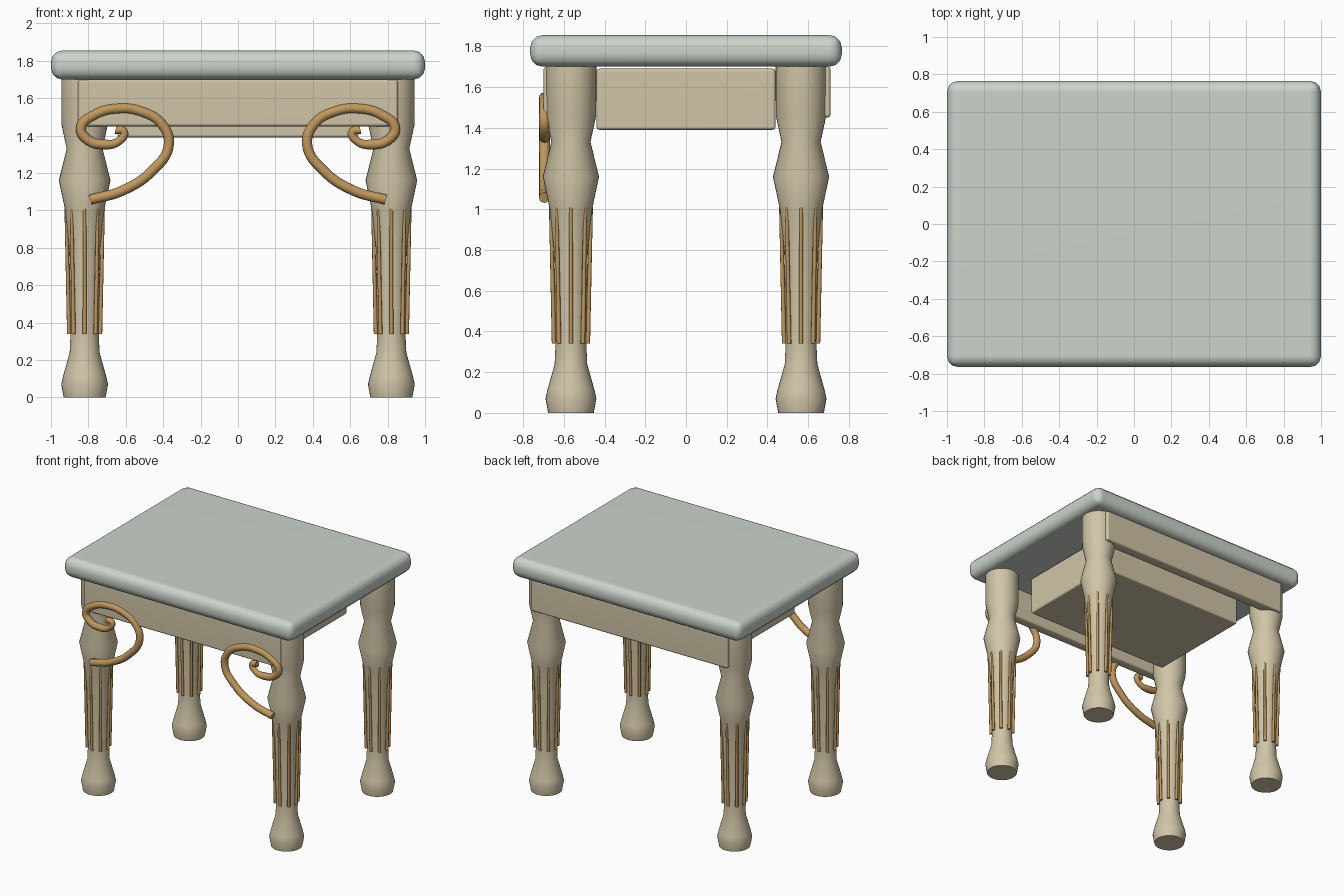
import bpy, bmesh, math
from mathutils import Vector

cube = bpy.data.objects.get("Cube")
if cube:
    bpy.data.objects.remove(cube)


def material(name, rgb):
    m = bpy.data.materials.new(name)
    m.use_nodes = True
    m.diffuse_color = (*rgb, 1)
    bsdf = next(n for n in m.node_tree.nodes if n.type == 'BSDF_PRINCIPLED')
    bsdf.inputs["Base Color"].default_value = (*rgb, 1)
    return m


STONE = material("pale grey green", (0.60, 0.66, 0.60))
CREAM = material("cream wood", (0.64, 0.56, 0.39))
GOLD = material("warm gold", (0.53, 0.31, 0.11))


def add_object(name, bm, mat, angle):
    mesh = bpy.data.meshes.new(name)
    bm.to_mesh(mesh)
    bm.free()
    mesh.materials.append(mat)
    ob = bpy.data.objects.new(name, mesh)
    bpy.context.collection.objects.link(ob)
    smooth(ob, angle)
    return ob


def smooth(ob, angle):
    bpy.ops.object.select_all(action='DESELECT')
    ob.select_set(True)
    bpy.context.view_layer.objects.active = ob
    bpy.ops.object.shade_smooth_by_angle(angle=math.radians(angle))


def rounded_box(name, low, high, bevel, segments, mat):
    bm = bmesh.new()
    bmesh.ops.create_cube(bm, size=1)
    for v in bm.verts:
        v.co = Vector([(a + b) / 2 + c * (b - a) for a, b, c in zip(low, high, v.co)])
    bmesh.ops.bevel(bm, geom=bm.edges[:], offset=bevel, segments=segments,
                    profile=0.5, affect='EDGES')
    ob = add_object(name, bm, mat, 50)
    ob.modifiers.new("flat_face_normals", 'WEIGHTED_NORMAL')
    return ob


def lathe(name, profile, centre, mat, sides=32):
    bm = bmesh.new()
    rings = []
    for r, z in profile:
        rings.append([bm.verts.new((centre[0] + r * math.cos(a), centre[1] + r * math.sin(a), z))
                      for a in (math.tau * i / sides for i in range(sides))])
    for lower, upper in zip(rings, rings[1:]):
        for i in range(sides):
            j = (i + 1) % sides
            bm.faces.new((lower[i], lower[j], upper[j], upper[i]))
    bm.faces.new(rings[0][::-1])
    bm.faces.new(rings[-1])
    return add_object(name, bm, mat, 50)


def rods(name, centre, mat, count=8, radius=0.011, sides=10):
    # slim rods standing in a ring, leaning outward toward the top
    bm = bmesh.new()
    for k in range(count):
        a = math.tau * k / count
        out = Vector((math.cos(a), math.sin(a), 0))
        bottom = Vector((*centre, 0.34)) + out * 0.083
        top = Vector((*centre, 1.01)) + out * 0.099
        axis = top - bottom
        turn = axis.to_track_quat('Z', 'Y').to_matrix().to_4x4()
        turn.translation = (bottom + top) / 2
        bmesh.ops.create_cone(bm, cap_ends=True, segments=sides, radius1=radius,
                              radius2=radius * 0.8, depth=axis.length, matrix=turn)
    return add_object(name, bm, mat, 50)


def scroll(name, side, path, y, mat):
    cu = bpy.data.curves.new(name, 'CURVE')
    cu.dimensions = '3D'
    cu.bevel_depth = 0.027
    cu.bevel_resolution = 4
    cu.resolution_u = 8
    cu.use_fill_caps = True
    sp = cu.splines.new('BEZIER')
    sp.bezier_points.add(len(path) - 1)
    for i, (bp, (x, z)) in enumerate(zip(sp.bezier_points, path)):
        bp.co = (side * x, y, z)
        bp.handle_left_type = bp.handle_right_type = 'AUTO'
        bp.radius = 1 if i < len(path) - 3 else 0.8
    temp = bpy.data.objects.new(name + "_path", cu)
    bpy.context.collection.objects.link(temp)
    bpy.context.view_layer.update()
    mesh = bpy.data.meshes.new_from_object(
        temp.evaluated_get(bpy.context.evaluated_depsgraph_get()))
    bpy.data.objects.remove(temp)
    mesh.materials.clear()
    mesh.materials.append(mat)
    ob = bpy.data.objects.new(name, mesh)
    bpy.context.collection.objects.link(ob)
    smooth(ob, 50)


# Table top
rounded_box("table_top", (-1, -0.765, 1.70), (1, 0.765, 1.855), 0.06, 3, STONE)

# Front and back aprons, and the box hanging under the top
rounded_box("front_apron", (-0.855, -0.70, 1.45), (0.855, -0.62, 1.70), 0.015, 2, CREAM)
rounded_box("back_apron", (-0.855, 0.62, 1.45), (0.855, 0.71, 1.70), 0.015, 2, CREAM)
rounded_box("under_box", (-0.645, -0.44, 1.39), (0.645, 0.44, 1.69), 0.015, 2, CREAM)

# Turned legs with gold rods
LEG = [(0.112, 0), (0.125, 0.07), (0.115, 0.115), (0.08, 0.24), (0.075, 0.35),
       (0.083, 0.80), (0.104, 1.0), (0.138, 1.16), (0.096, 1.33),
       (0.124, 1.46), (0.125, 1.70)]
for sx, side in ((1, "left"), (-1, "right")):
    for sy, end in ((-1, "front"), (1, "back")):
        spot = (sx * 0.82, sy * 0.565)
        lathe(f"{end}_{side}_leg", LEG, spot, CREAM)
        rods(f"{end}_{side}_leg_rods", spot, GOLD)

# Scroll brackets on the front
SCROLL = [(0.79, 1.057), (0.62, 1.105), (0.46, 1.21), (0.37, 1.35), (0.41, 1.465),
          (0.52, 1.53), (0.64, 1.545), (0.77, 1.51), (0.84, 1.44), (0.80, 1.375),
          (0.72, 1.353), (0.64, 1.368), (0.61, 1.42), (0.655, 1.43)]
scroll("left_scroll", 1, SCROLL, -0.695, GOLD)
scroll("right_scroll", -1, SCROLL, -0.695, GOLD)
